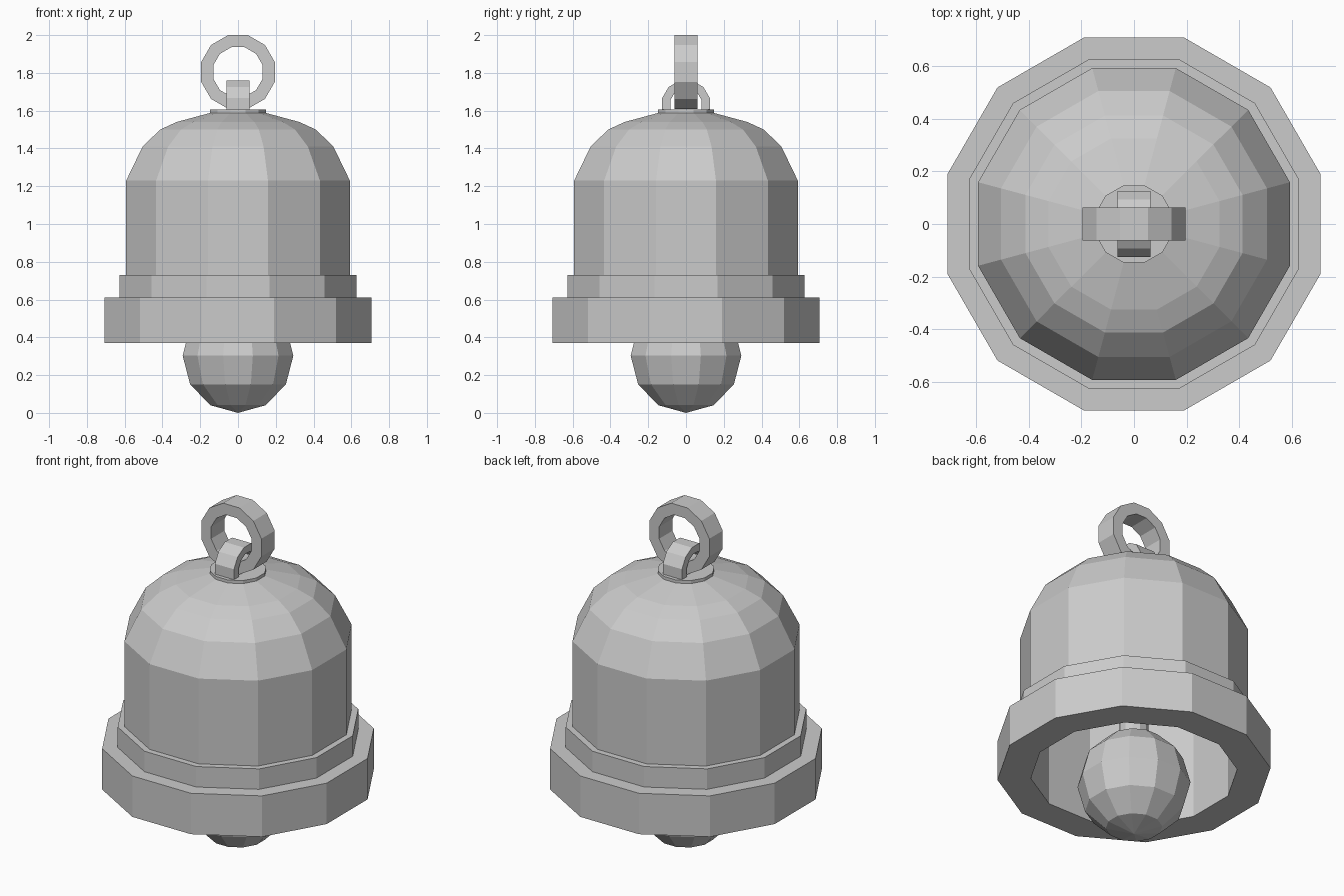
import bpy, bmesh, math
from mathutils import Matrix

if "Cube" in bpy.data.objects:
    bpy.data.objects.remove(bpy.data.objects["Cube"])

SIDES = 12
FLAT = math.cos(math.pi / SIDES)  # profile radii are measured to the flats


def lathe(name, profile, closed=False, matrix=None, cut_z=None):
    """Spin a (radius, z) profile into a flat-faced 12-sided solid."""
    bm = bmesh.new()
    rings = []
    for i in range(SIDES):
        a = 2 * math.pi * (i + 0.5) / SIDES
        rings.append([bm.verts.new((r / FLAT * math.cos(a), r / FLAT * math.sin(a), z))
                      for r, z in profile])
    n = len(profile)
    for i in range(SIDES):
        a, b = rings[i], rings[(i + 1) % SIDES]
        for j in range(n if closed else n - 1):
            k = (j + 1) % n
            bm.faces.new((a[j], b[j], b[k], a[k]))
    bmesh.ops.remove_doubles(bm, verts=bm.verts, dist=1e-5)
    if matrix:
        bm.transform(matrix)
    if cut_z is not None:
        bmesh.ops.bisect_plane(bm, geom=bm.verts[:] + bm.edges[:] + bm.faces[:],
                               plane_co=(0, 0, cut_z), plane_no=(0, 0, 1), clear_inner=True)
        bmesh.ops.holes_fill(bm, edges=[e for e in bm.edges if e.is_boundary], sides=0)
    bmesh.ops.recalc_face_normals(bm, faces=bm.faces)
    mesh = bpy.data.meshes.new(name)
    bm.to_mesh(mesh)
    bm.free()
    ob = bpy.data.objects.new(name, mesh)
    bpy.context.collection.objects.link(ob)
    return ob


def ring_profile(outer, inner, half):
    return [(outer, -half), (outer, half), (inner, half), (inner, -half)]


# Hollow bell: stepped rim, straight waist, dome, then back down the inside
lathe("bell_shell", [
    (0.535, 0.37), (0.708, 0.37), (0.708, 0.61), (0.627, 0.61), (0.627, 0.73),
    (0.592, 0.73), (0.592, 1.23), (0.505, 1.41), (0.412, 1.50), (0.325, 1.54),
    (0.14, 1.59), (0, 1.59),
    (0, 1.53), (0.14, 1.53), (0.305, 1.485), (0.38, 1.45), (0.46, 1.37),
    (0.535, 1.215), (0.535, 0.37)])

# Small disc on the crown
lathe("crown_cap", [(0, 1.57), (0.147, 1.585), (0.147, 1.606), (0, 1.606)])

# Clapper ball and its rod
ball = [(0.293 * math.sin(math.pi * i / 6), 0.303 - 0.303 * math.cos(math.pi * i / 6))
        for i in range(7)]
lathe("clapper_ball", ball)
lathe("clapper_rod", [(0, 0.5), (0.075, 0.5), (0.075, 1.55), (0, 1.55)])

# Hanging ring facing front, and the fixed loop it passes through
quarter = math.pi / 2
lathe("hanging_ring", ring_profile(0.195, 0.131, 0.062), True,
      Matrix.Translation((0, 0, 1.805)) @ Matrix.Rotation(quarter, 4, 'X'))
lathe("crown_loop", ring_profile(0.126, 0.083, 0.062), True,
      Matrix.Translation((0, 0, 1.633)) @ Matrix.Rotation(quarter, 4, 'Y'), cut_z=1.57)
